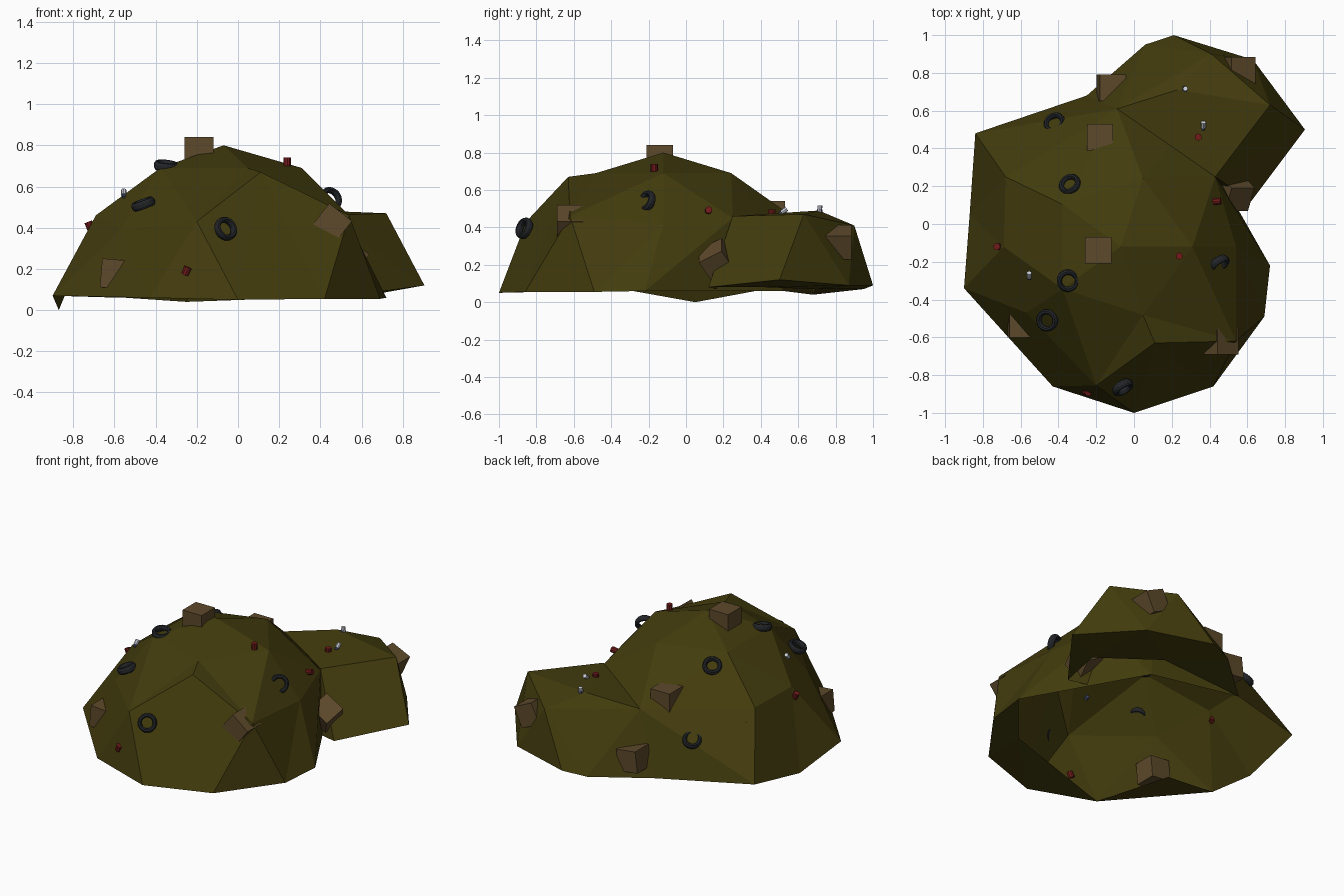
import bpy, bmesh, math
from mathutils import Vector, Matrix

if "Cube" in bpy.data.objects:
    bpy.data.objects.remove(bpy.data.objects["Cube"])


def mat(name, rgb):
    m = bpy.data.materials.new(name)
    m.diffuse_color = (*rgb, 1)
    m.use_nodes = True
    m.node_tree.nodes["Principled BSDF"].inputs["Base Color"].default_value = m.diffuse_color
    return m


DIRT = mat("olive_dirt", (0.055, 0.044, 0.004))
CARD = mat("cardboard", (0.11, 0.067, 0.024))
RUBBER = mat("rubber", (0.016, 0.018, 0.021))
RED = mat("red_tin", (0.17, 0.011, 0.011))
SILVER = mat("silver", (0.62, 0.65, 0.72))
BLUE = mat("blue_grey", (0.08, 0.10, 0.20))


def finish(bm, name, material, matrix=None):
    me = bpy.data.meshes.new(name)
    bm.to_mesh(me)
    bm.free()
    me.materials.append(material)
    ob = bpy.data.objects.new(name, me)
    if matrix is not None:
        ob.matrix_world = matrix
    bpy.context.collection.objects.link(ob)
    return ob


def shell(name, pts, faces):
    bm = bmesh.new()
    vs = [bm.verts.new(p) for p in pts]
    for f in faces:
        bm.faces.new([vs[i] for i in f])
    bmesh.ops.recalc_face_normals(bm, faces=bm.faces)
    bm.faces.ensure_lookup_table()
    if bm.faces[0].normal.z < 0:
        bmesh.ops.reverse_faces(bm, faces=bm.faces)
    return finish(bm, name, DIRT)


# Large mound: open half icosphere, rings of 1, 5, 10 and 10 points, pushed about
peak = [(-0.07, -0.12, 0.80)]
ring_a = [(peak[0][0] + 0.38 * math.cos(math.radians(72 * i)),
           peak[0][1] + 0.38 * math.sin(math.radians(72 * i)), 0.69) for i in range(5)]
ring_b = [(0.54, -0.12, 0.42), (0.43, 0.25, 0.45), (0.20, 0.42, 0.44), (-0.09, 0.61, 0.43),
          (-0.68, 0.25, 0.46), (-0.69, -0.12, 0.46), (-0.57, -0.47, 0.39),
          (-0.20, -0.855, 0.43), (0.11, -0.63, 0.67), (0.54, -0.62, 0.46)]
ring_e = [(0.72, -0.22, 0.06), (0.30, 0.52, 0.06), (-0.25, 0.68, 0.04), (-0.84, 0.48, 0.08),
          (-0.87, 0.05, 0.0), (-0.90, -0.34, 0.07), (-0.43, -0.86, 0.06),
          (0.0, -1.0, 0.05), (0.42, -0.86, 0.055), (0.69, -0.49, 0.055)]
tips = [(-0.57, -0.36, 0.06), (0.42, -0.58, 0.06)]   # inward lip under the rim
A = lambda i: 1 + i % 5
B = lambda i: 6 + i % 10
E = lambda i: 16 + i % 10
faces = []
for i in range(5):
    faces += [(0, A(i), A(i + 1)), (A(i), B(2 * i - 1), B(2 * i)),
              (A(i), B(2 * i), B(2 * i + 1)), (A(i), B(2 * i + 1), A(i + 1))]
for k in range(10):
    faces += [(B(k), E(k), B(k + 1)), (B(k), E(k - 1), E(k))]
faces += [(E(5), E(6), 26)] + [(E(k), E(k + 1), 27) for k in range(6, 10)]
shell("large_mound", peak + ring_a + ring_b + ring_e + tips, faces)

# Small mound leaning on the large one: 0 peak, 1-5 upper ring, 6-12 rim, 13-14 lip
small = [(0.23, 0.71, 0.49),
         (0.43, 0.25, 0.46), (0.72, 0.63, 0.47), (0.41, 0.90, 0.41), (-0.09, 0.61, 0.43),
         (0.20, 0.41, 0.45),
         (0.62, 0.12, 0.08), (0.905, 0.50, 0.12), (0.63, 0.87, 0.09), (0.21, 1.0, 0.09),
         (0.06, 0.95, 0.07), (-0.25, 0.68, 0.04), (0.48, 0.17, 0.07),
         (0.68, 0.42, 0.08), (0.34, 0.69, 0.07)]
faces = [(0, 1 + i, 1 + (i + 1) % 5) for i in range(5)]
faces += [(1, 6, 7), (1, 7, 2), (2, 7, 8), (2, 8, 3), (3, 8, 9), (3, 9, 10), (3, 10, 4),
          (4, 10, 11), (1, 12, 6)]
faces += [(6, 13, 7), (7, 13, 8), (8, 13, 14), (8, 14, 9), (9, 14, 10), (10, 14, 11)]
shell("small_mound", small, faces)


def place(pos, axis):
    return Matrix.Translation(pos) @ Vector(axis).to_track_quat('Z', 'Y').to_matrix().to_4x4()


# Old tyres
def tyre(name, pos, axis, segs=20, sides=8, R=0.046, r=0.014, h=0.022):
    bm = bmesh.new()
    grid = []
    for i in range(segs):
        a = 2 * math.pi * i / segs
        ring = []
        for j in range(sides):
            b = 2 * math.pi * (j + 0.5) / sides
            d = R + r * math.cos(b)
            ring.append(bm.verts.new((d * math.cos(a), d * math.sin(a), h * math.sin(b))))
        grid.append(ring)
    for i in range(segs):
        p, q = grid[i], grid[(i + 1) % segs]
        for j in range(sides):
            k = (j + 1) % sides
            bm.faces.new((p[j], q[j], q[k], p[k]))
    finish(bm, name, RUBBER, place(pos, axis))


for i, (p, a) in enumerate([((-0.42, 0.535, 0.285), (-0.35, 0.45, 0.8)),
                            ((-0.34, 0.21, 0.63), (-0.4, 0.5, 0.75)),
                            ((-0.35, -0.30, 0.70), (0.1, -0.2, 0.97)),
                            ((-0.46, -0.51, 0.515), (-0.35, -0.1, 0.93)),
                            ((0.45, -0.21, 0.54), (0.50, -0.75, 0.35)),
                            ((-0.06, -0.865, 0.395), (0.50, -0.80, 0.35))]):
    tyre(f"tyre_{i + 1}", p, a)


# Cardboard boxes: position and rotation in degrees
def box(name, pos, rot, size=0.14):
    bm = bmesh.new()
    bmesh.ops.create_cube(bm, size=size)
    ob = finish(bm, name, CARD)
    ob.location = pos
    ob.rotation_euler = [math.radians(d) for d in rot]


for i, (p, r) in enumerate([((-0.19, -0.14, 0.77), (0, 0, 0)),
                            ((-0.18, 0.46, 0.47), (0, 0, 0)),
                            ((-0.12, 0.722, 0.16), (0, 7, 0)),
                            ((0.55, 0.815, 0.32), (0, 25, 0)),
                            ((0.53, 0.165, 0.225), (30, 30, 0)),
                            ((0.455, -0.62, 0.42), (0, 38, 0)),
                            ((-0.595, -0.53, 0.175), (0, 5, 0))]):
    box(f"cardboard_box_{i + 1}", p, r)


# Small round litter
def can(name, pos, axis, r, h, material, sides=10):
    bm = bmesh.new()
    bmesh.ops.create_cone(bm, cap_ends=True, segments=sides, radius1=r, radius2=r, depth=h)
    return finish(bm, name, material, place(pos, axis))


for i, (p, a) in enumerate([((-0.72, -0.12, 0.41), (-0.4, 0, 1)),
                            ((0.24, -0.17, 0.72), (0, 0, 1)),
                            ((0.34, 0.46, 0.475), (0, 0, 1)),
                            ((0.44, 0.12, 0.49), (1, 0.1, 0.2)),
                            ((-0.25, -0.89, 0.19), (0.4, -0.1, 1)),
                            ((-0.25, 0.60, 0.20), (0.2, 0.9, 0.3))]):
    can(f"red_can_{i + 1}", p, a, 0.019, 0.04, RED)

for i, p in enumerate([(-0.66, 0.31, 0.375), (-0.14, -0.61, 0.56), (0.27, 0.715, 0.49)]):
    can(f"blue_can_{i + 1}", p, (0.2, 0.9, 0.3), 0.012, 0.024, BLUE, 8)

# Bottles: silver body with a blue neck
for i, (p, a) in enumerate([((-0.555, -0.27, 0.57), (0, 0.7, 0.7)),
                            ((0.367, 0.525, 0.49), (0, 0.8, 0.6)),
                            ((0.272, 0.715, 0.50), (0, 0.1, 1))]):
    can(f"bottle_body_{i + 1}", p, a, 0.013, 0.034, SILVER, 8)
    tip = Vector(p) - Vector(a).normalized() * 0.024
    can(f"bottle_neck_{i + 1}", tip, a, 0.009, 0.014, BLUE, 8)
